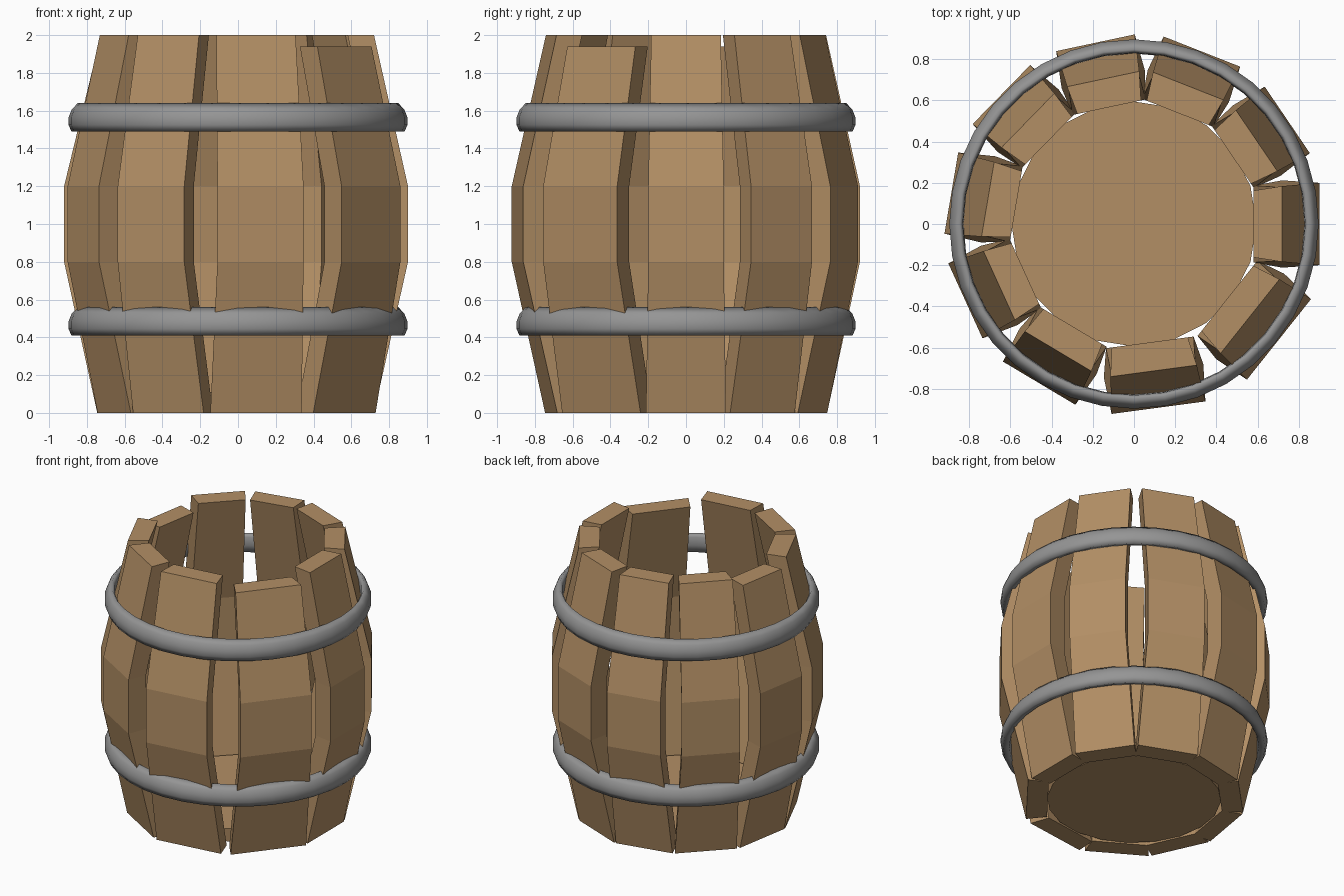
import bpy, bmesh, math
from mathutils import Matrix

if "Cube" in bpy.data.objects:
    bpy.data.objects.remove(bpy.data.objects["Cube"])


def material(name, rgb):
    m = bpy.data.materials.new(name)
    m.diffuse_color = (*rgb, 1)
    m.use_nodes = True
    m.node_tree.nodes["Principled BSDF"].inputs["Base Color"].default_value = m.diffuse_color
    return m


WOOD = material("oak_wood", (0.45, 0.275, 0.13))
IRON = material("grey_iron", (0.30, 0.30, 0.30))


def finish(bm, name, mat):
    bmesh.ops.recalc_face_normals(bm, faces=bm.faces[:])
    me = bpy.data.meshes.new(name)
    bm.to_mesh(me)
    bm.free()
    me.materials.append(mat)
    ob = bpy.data.objects.new(name, me)
    bpy.context.collection.objects.link(ob)
    return ob


def stave(name, angle, width, top):
    """Bent plank: four cross-sections (z, outer radius, width factor)."""
    bm = bmesh.new()
    rings = []
    for z, r, k in ((0, 0.72, 1.06), (0.8, 0.9, 1.0), (1.2, 0.9, 1.0), (top, 0.72, 0.92)):
        wo = width * k / 2
        wi = wo * 0.88
        ri = r - 0.14
        rings.append([bm.verts.new(p) for p in
                      ((r, -wo, z), (r, wo, z), (ri, wi, z), (ri, -wi, z))])
    for a, b in zip(rings, rings[1:]):
        for i in range(4):
            j = (i + 1) % 4
            bm.faces.new((a[i], a[j], b[j], b[i]))
    bm.faces.new(rings[0])
    bm.faces.new(rings[-1])
    bm.transform(Matrix.Rotation(math.radians(angle), 4, 'Z'))
    return finish(bm, name, WOOD)


def hoop(name, zc, seg=36):
    """Iron band: lathed rounded section, smooth shaded."""
    profile = ((0.848, 0.075), (0.88, 0.042), (0.897, 0.0), (0.897, -0.04),
               (0.882, -0.075), (0.84, -0.065), (0.828, -0.01), (0.832, 0.05))
    bm = bmesh.new()
    rings = []
    for s in range(seg):
        t = 2 * math.pi * s / seg
        rings.append([bm.verts.new((r * math.cos(t), r * math.sin(t), zc + z))
                      for r, z in profile])
    n = len(profile)
    for s in range(seg):
        a, b = rings[s], rings[(s + 1) % seg]
        for i in range(n):
            j = (i + 1) % n
            bm.faces.new((a[i], b[i], b[j], a[j])).smooth = True
    return finish(bm, name, IRON)


# staves: angle, width, top height
STAVES = [(0, 0.40, 2), (34.2, 0.39, 2), (68.5, 0.40, 2), (102, 0.39, 2),
          (135.7, 0.40, 2), (170.4, 0.40, 1.94), (204.5, 0.40, 2),
          (239.2, 0.41, 2), (277.6, 0.46, 2), (321.5, 0.50, 1.94)]
for i, (a, w, t) in enumerate(STAVES):
    stave(f"stave_{i + 1}", a, w, t)

# hoops
hoop("lower_hoop", 0.485)
hoop("upper_hoop", 1.565)

# floor disc
bm = bmesh.new()
bmesh.ops.create_cone(bm, cap_ends=True, segments=20, radius1=0.585, radius2=0.595,
                      depth=0.1, matrix=Matrix.Translation((0, 0, 0.06)))
finish(bm, "barrel_floor", WOOD)
